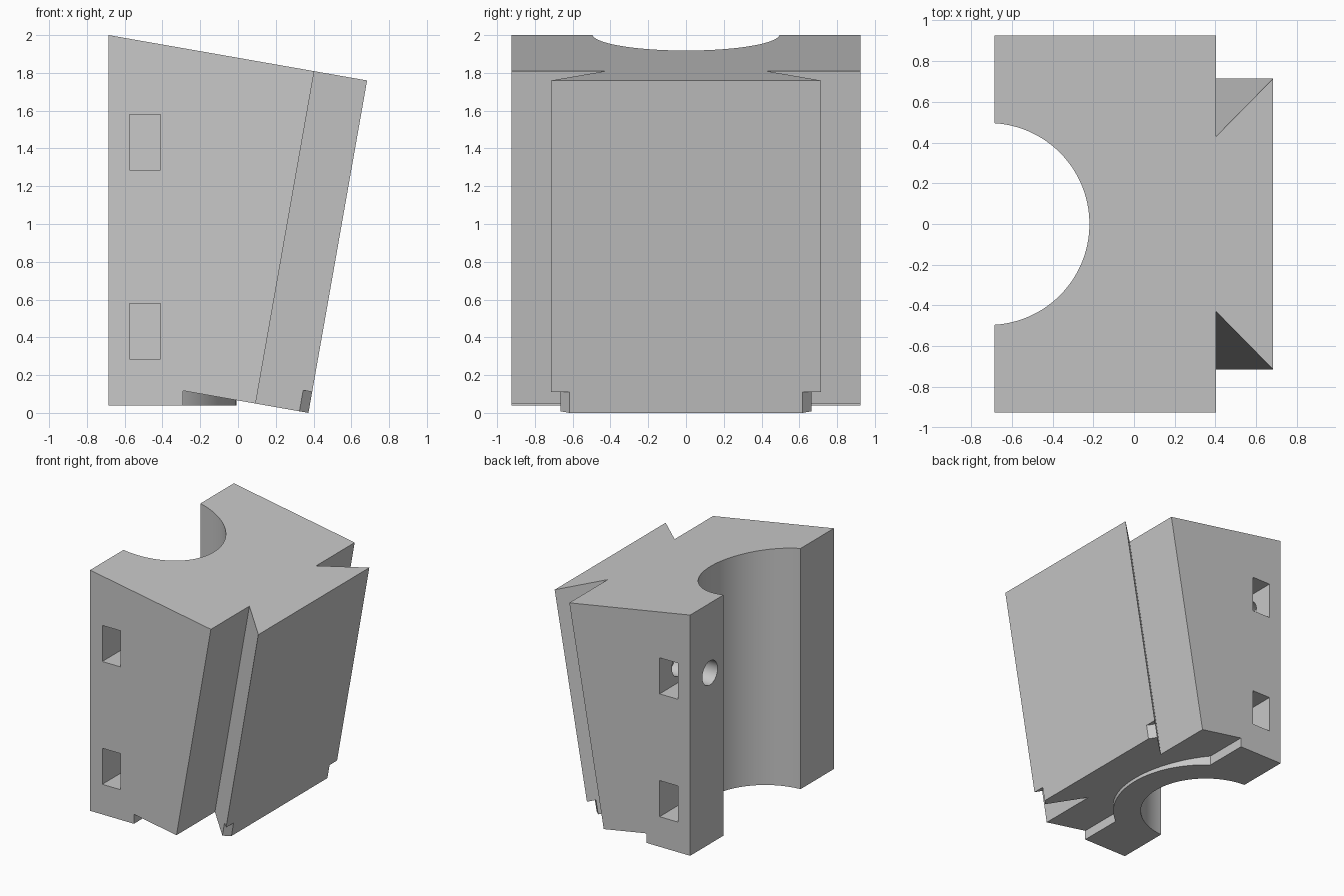
import bpy, bmesh
from math import radians, sin, cos
from mathutils import Matrix, Vector

if "Cube" in bpy.data.objects:
    bpy.data.objects.remove(bpy.data.objects["Cube"], do_unlink=True)

X0, HALF_Y, TILT = -0.685, 0.925, radians(10)
BORE_X, BORE_R, FLANGE_R = -0.715, 0.496, 0.706
BOLT_Y, BOLT_R = 0.67, 0.098

grey = bpy.data.materials.new("plain grey")
grey.use_nodes = True
colour = (0.58, 0.58, 0.58, 1)
grey.diffuse_color = colour
grey.node_tree.nodes["Principled BSDF"].inputs["Base Color"].default_value = colour


def frame(a, b, c, origin=(0, 0, 0)):
    """Matrix taking profile axes a, b and extrusion axis c into the world."""
    return Matrix.Translation(origin) @ Matrix((a, b, c)).transposed().to_4x4()


UPRIGHT = frame((1, 0, 0), (0, 1, 0), (0, 0, 1))
SIDEWAYS = frame((1, 0, 0), (0, 0, 1), (0, 1, 0))
ALONG_X = frame((0, 1, 0), (0, 0, 1), (1, 0, 0))
# Sloping face: depth, width, and up along the slope
SLOPE = frame((cos(TILT), 0, -sin(TILT)), (0, 1, 0),
              (sin(TILT), 0, cos(TILT)), (0.373, 0, 0))


def prism(name, points, low, high, matrix):
    bm = bmesh.new()
    face = bm.faces.new([bm.verts.new((p[0], p[1], low)) for p in points])
    out = bmesh.ops.extrude_face_region(bm, geom=[face])
    moved = [v for v in out["geom"] if isinstance(v, bmesh.types.BMVert)]
    bmesh.ops.translate(bm, verts=moved, vec=(0, 0, high - low))
    bm.transform(matrix)
    bmesh.ops.recalc_face_normals(bm, faces=bm.faces)
    mesh = bpy.data.meshes.new(name)
    bm.to_mesh(mesh)
    bm.free()
    mesh.materials.append(grey)
    obj = bpy.data.objects.new(name, mesh)
    bpy.context.collection.objects.link(obj)
    return obj


def arc(x, y, r, start, end, n):
    angles = [radians(start + (end - start) * i / n) for i in range(n + 1)]
    return [(x + r * cos(a), y + r * sin(a)) for a in angles]


def combine(body, tool, operation):
    mod = body.modifiers.new(tool.name, "BOOLEAN")
    mod.operation, mod.object, mod.solver = operation, tool, "EXACT"
    bpy.context.view_layer.objects.active = body
    bpy.ops.object.modifier_apply(modifier=mod.name)
    bpy.data.objects.remove(tool, do_unlink=True)


# Wedge body with a flat foot at the back
top_right = SLOPE @ Vector((0, 0, 1.787))
body = prism("clamp_block", [(X0, 0.04), (-0.29, 0.04), (-0.29, 0.117), (0.373, 0),
                             (top_right.x, top_right.z), (X0, 2)],
             -HALF_Y, HALF_Y, SIDEWAYS)

# Round flange under the block, then the bore through it
combine(body, prism("flange", arc(BORE_X, 0, FLANGE_R, -63, 63, 48), 0.04, 0.3, UPRIGHT), "UNION")
combine(body, prism("bore", arc(BORE_X, 0, BORE_R, 0, 358.125, 191), -0.5, 2.5, UPRIGHT), "DIFFERENCE")

for s in (-1, 1):
    # Dovetail groove and the clipped corner at its lower end
    groove = [(-0.284, s * 0.43), (0.05, s * 0.764), (0.05, s * 1.2), (-0.284, s * 1.2)]
    combine(body, prism("groove", groove, -0.3, 2.1, SLOPE), "DIFFERENCE")
    clip = [(0.03, s * 0.587), (-0.08, s * 0.697), (0.03, s * 0.807)]
    combine(body, prism("clip", clip, -0.2, 0.113, SLOPE), "DIFFERENCE")
    for z in (0.432, 1.432):
        # Nut pocket in the side and bolt hole from the back
        pocket = [(-0.575, s * BOLT_Y), (-0.41, s * BOLT_Y), (-0.41, s * 1.2), (-0.575, s * 1.2)]
        combine(body, prism("pocket", pocket, z - 0.147, z + 0.147, UPRIGHT), "DIFFERENCE")
        hole = arc(s * BOLT_Y, z, BOLT_R, 0, 352.5, 47)
        combine(body, prism("bolt_hole", hole, -0.9, -0.3, ALONG_X), "DIFFERENCE")

bpy.ops.object.select_all(action="DESELECT")
body.select_set(True)
bpy.context.view_layer.objects.active = body
bpy.ops.object.shade_smooth_by_angle(angle=radians(25))
